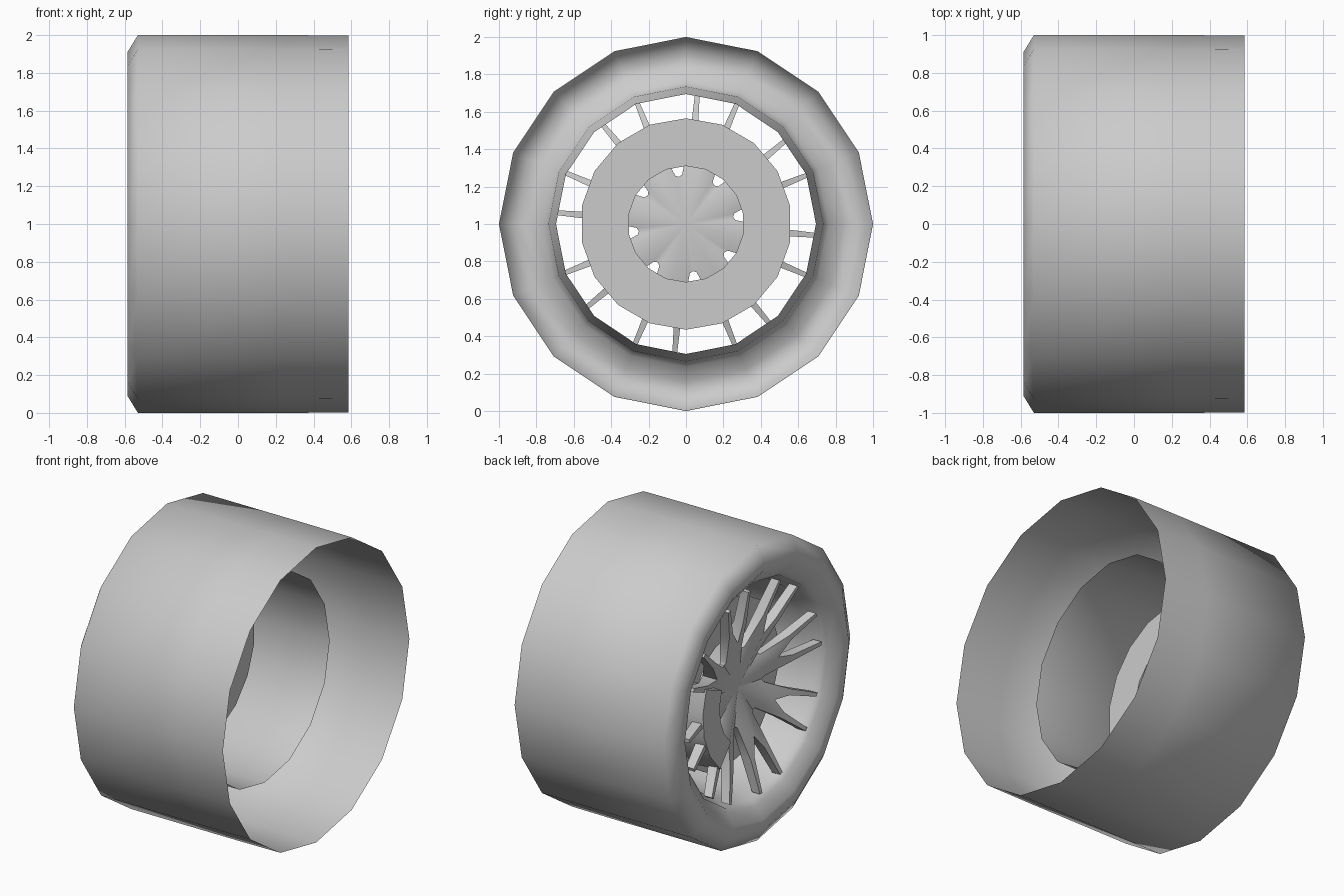
import bpy, bmesh
from math import radians, sin, cos

if "Cube" in bpy.data.objects:
    bpy.data.objects.remove(bpy.data.objects["Cube"])


def pt(x, r, deg):
    a = radians(deg)
    return (x, r * cos(a), 1 + r * sin(a))


def finish(bm, name, angle=None):
    if angle is not None:
        bmesh.ops.recalc_face_normals(bm, faces=bm.faces[:])
    me = bpy.data.meshes.new(name)
    bm.to_mesh(me)
    bm.free()
    ob = bpy.data.objects.new(name, me)
    bpy.context.collection.objects.link(ob)
    for o in bpy.context.selected_objects:
        o.select_set(False)
    ob.select_set(True)
    bpy.context.view_layer.objects.active = ob
    if angle is None:
        bpy.ops.object.shade_smooth()
    else:
        bpy.ops.object.shade_smooth_by_angle(angle=radians(angle))
    return ob


def lathe(name, profile, sides, angle=None, closed=False):
    """Revolve (x, radius) points about the wheel axle."""
    bm = bmesh.new()
    rings = [[bm.verts.new(pt(x, r, 90 + 360 * i / sides)) for i in range(sides)]
             for x, r in profile]
    pairs = list(zip(rings, rings[1:]))
    if closed:
        pairs.append((rings[-1], rings[0]))
    for a, b in pairs:
        for i in range(sides):
            j = (i + 1) % sides
            bm.faces.new((a[i], b[i], b[j], a[j]))
    return finish(bm, name, angle)


# Tyre: tread open on the inner side, rounded outer sidewall
lathe("tyre", [(0.585, 0.998), (0.25, 1.0), (-0.53, 1.0), (-0.585, 0.91),
               (-0.58, 0.84), (-0.52, 0.765)], 16)

# Rim: flared outer lip narrowing into a straight barrel
lathe("rim", [(-0.52, 0.765), (-0.50, 0.74), (-0.46, 0.735), (-0.40, 0.70),
              (0.20, 0.695)], 16, 50)

# Brake disc
lathe("brake_disc", [(-0.30, 0.31), (-0.30, 0.565), (-0.27, 0.565),
                     (-0.27, 0.31)], 18, 30, True)

# Hub and eight forked spokes
bm = bmesh.new()
front_c = bm.verts.new(pt(-0.39, 0, 0))
back_c = bm.verts.new(pt(-0.34, 0, 0))


def pair(front, back, r, deg):
    return bm.verts.new(pt(front, r, deg)), bm.verts.new(pt(back, r, deg))


for k in range(8):
    mid = 31 + 45 * k
    fork = pair(-0.45, -0.34, 0.36, mid)
    for side in (-1, 1):
        # Valley between neighbouring petals, then the petal flank
        valley = pair(-0.39, -0.36, 0.255, mid + side * 22.5)
        gap = pair(-0.40, -0.355, 0.265, mid + side * 18.5)
        for i, c in ((0, front_c), (1, back_c)):
            bm.faces.new((c, valley[i], gap[i]))
            bm.faces.new((c, gap[i], fork[i]))
        bm.faces.new((valley[0], valley[1], gap[1], gap[0]))
        c = mid + side * 9
        last = (gap, fork)
        for r, half, f, b in ((0.48, 2.4, -0.47, -0.40), (0.71, 1.0, -0.52, -0.46)):
            now = (pair(f, b, r, c + side * half), pair(f, b, r, c - side * half))
            (p, q), (s, t) = last, now
            bm.faces.new((p[0], q[0], t[0], s[0]))
            bm.faces.new((p[1], q[1], t[1], s[1]))
            bm.faces.new((p[0], p[1], s[1], s[0]))
            bm.faces.new((q[0], q[1], t[1], t[0]))
            last = now
        bm.faces.new((last[0][0], last[0][1], last[1][1], last[1][0]))
bmesh.ops.remove_doubles(bm, verts=bm.verts[:], dist=0.0005)
finish(bm, "hub_and_spokes", 50)

# Brake caliper: curved block on the outer face of the disc
bm = bmesh.new()
secs = []
for d in (-50, -32, -14, 4, 22):
    secs.append([bm.verts.new(pt(x, r, d)) for x, r in
                 ((-0.29, 0.33), (-0.49, 0.34), (-0.49, 0.52), (-0.29, 0.54))])
for a, b in zip(secs, secs[1:]):
    for i in range(4):
        j = (i + 1) % 4
        bm.faces.new((a[i], a[j], b[j], b[i]))
bm.faces.new(secs[0])
bm.faces.new(secs[-1])
finish(bm, "brake_caliper", 30)
